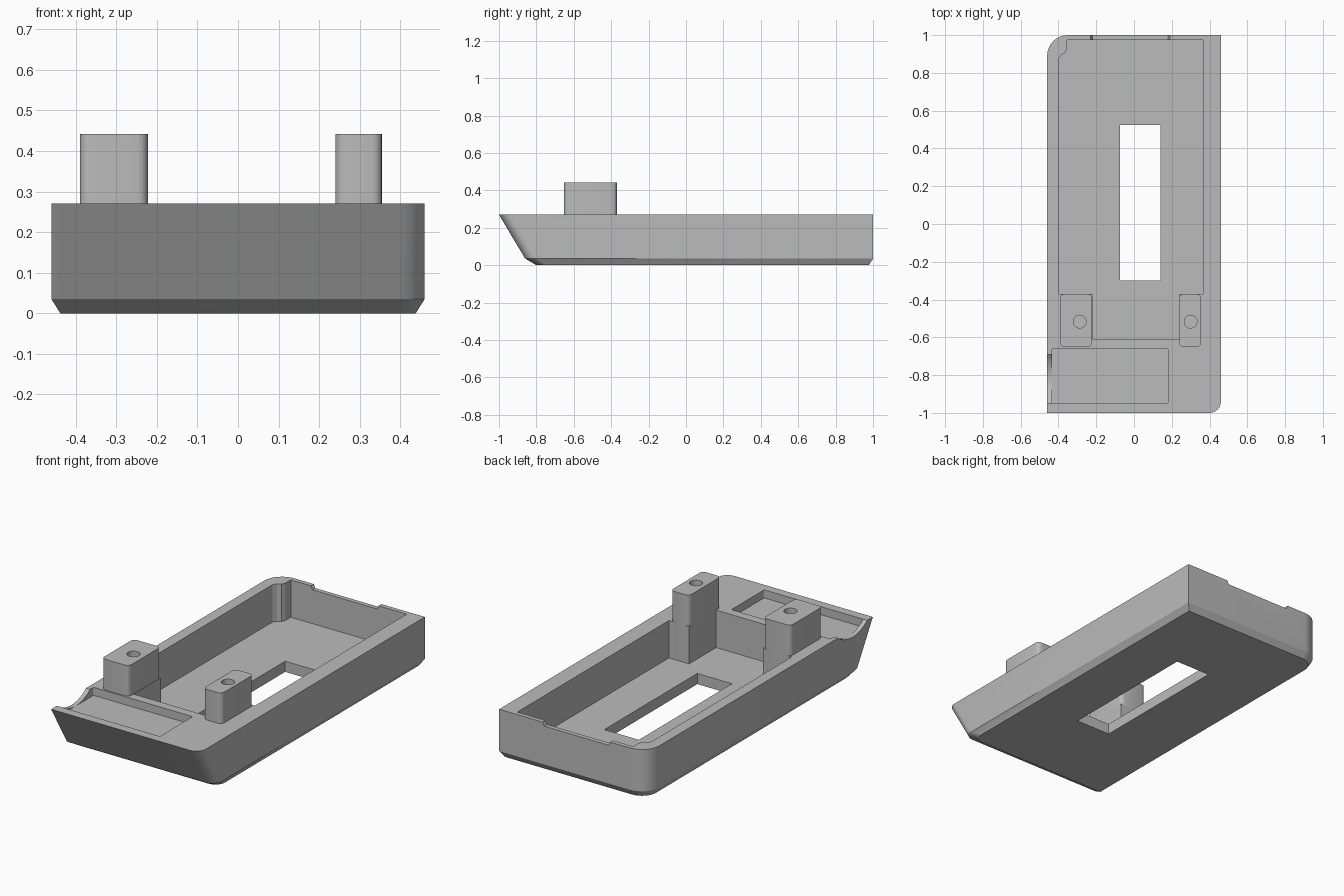
import bpy, bmesh, math

cube = bpy.data.objects.get("Cube")
if cube:
    bpy.data.objects.remove(cube, do_unlink=True)

grey = bpy.data.materials.new("plain grey")
grey.use_nodes = True
COLOUR = (0.5, 0.5, 0.5, 1)
grey.diffuse_color = COLOUR
grey.node_tree.nodes["Principled BSDF"].inputs["Base Color"].default_value = COLOUR

RIM, FLOOR = 0.27, 0.06


def rounded_rect(x0, x1, y0, y1, radii, steps=8):
    """Outline from the front -x corner, anticlockwise; one radius per corner."""
    corners = [(x0, y0, 1, 1), (x1, y0, -1, 1), (x1, y1, -1, -1), (x0, y1, 1, -1)]
    points = []
    for i, ((x, y, sx, sy), r) in enumerate(zip(corners, radii)):
        if r == 0:
            points.append((x, y))
            continue
        for k in range(steps + 1):
            a = math.pi * (1 + i / 2 + k / steps / 2)
            points.append((x + sx * r + r * math.cos(a), y + sy * r + r * math.sin(a)))
    return points


def loft(name, levels):
    """Solid through matching outlines, each given as (z, points)."""
    bm = bmesh.new()
    rings = [[bm.verts.new((x, y, z)) for x, y in pts] for z, pts in levels]
    for low, high in zip(rings, rings[1:]):
        for i in range(len(low)):
            j = (i + 1) % len(low)
            bm.faces.new((low[i], low[j], high[j], high[i]))
    bm.faces.new(rings[0][::-1])
    bm.faces.new(rings[-1])
    bmesh.ops.recalc_face_normals(bm, faces=bm.faces)
    mesh = bpy.data.meshes.new(name)
    bm.to_mesh(mesh)
    bm.free()
    obj = bpy.data.objects.new(name, mesh)
    bpy.context.collection.objects.link(obj)
    mesh.materials.append(grey)
    return obj


def prism(name, points, z0, z1):
    return loft(name, [(z0, points), (z1, points)])


def box(name, x0, x1, y0, y1, z0, z1, r=0):
    return prism(name, rounded_rect(x0, x1, y0, y1, [r] * 4, 4), z0, z1)


def cylinder(name, radius, depth, location, rotation=(0, 0, 0), sides=32):
    bpy.ops.mesh.primitive_cylinder_add(vertices=sides, radius=radius, depth=depth,
                                        location=location, rotation=rotation)
    obj = bpy.context.object
    obj.name = name
    obj.data.materials.append(grey)
    return obj


def cut(target, cutter):
    bpy.context.view_layer.objects.active = target
    mod = target.modifiers.new("cut", "BOOLEAN")
    mod.operation, mod.solver, mod.object = "DIFFERENCE", "EXACT", cutter
    bpy.ops.object.modifier_apply(modifier=mod.name)
    bpy.data.objects.remove(cutter, do_unlink=True)


def smooth(obj):
    bpy.ops.object.select_all(action="DESELECT")
    obj.select_set(True)
    bpy.context.view_layer.objects.active = obj
    bpy.ops.object.shade_smooth_by_angle(angle=math.radians(25))


# Shell with raked front, chamfered base and two opposite rounded corners
def section(inset, front):
    return rounded_rect(-0.46 + inset, 0.46 - inset, front, 1 - inset,
                        (0, 0.06, 0, 0.11 - inset))


shell = loft("shell", [(0, section(0.022, -0.80)),
                       (0.035, section(0, -0.86)),
                       (RIM, section(0, -1.0))])

# Main cavity: jogged round the rounded corner, narrowing between the posts
cavity = [(-0.22, -0.61), (0.24, -0.61), (0.24, -0.37), (0.365, -0.37),
          (0.365, 0.975), (-0.355, 0.975), (-0.355, 0.925), (-0.365, 0.905),
          (-0.385, 0.895), (-0.398, 0.875), (-0.398, -0.37), (-0.22, -0.37)]
cut(shell, prism("cavity", cavity, FLOOR, 0.4))

# Window through the floor, shallow front tray, notch in the back rim
cut(shell, box("window", -0.075, 0.14, -0.30, 0.525, -0.1, 0.2))
cut(shell, box("tray", -0.435, 0.18, -0.95, -0.66, RIM - 0.045, 0.4, 0.008))
notch = [rounded_rect(-0.235 + d, 0.195 - d, 0.96, 1.1, [0] * 4) for d in (0.015, 0)]
cut(shell, loft("notch", [(RIM - 0.02, notch[0]), (RIM + 0.01, notch[1])]))

# Scooped finger groove in the side wall beside the tray
cut(shell, cylinder("scoop", 0.21, 0.08, (-0.475, -0.82, RIM + 0.165),
                    (0, math.pi / 2, 0), 64))
smooth(shell)

# Screw posts with blind holes
for name, x0, x1, hole_x in (("right_post", -0.39, -0.222, -0.287),
                             ("left_post", 0.24, 0.355, 0.30)):
    post = box(name, x0, x1, -0.652, -0.37, FLOOR - 0.02, 0.442, 0.025)
    cut(post, cylinder("screw_hole", 0.034, 0.3, (hole_x, -0.517, 0.442)))
    smooth(post)
